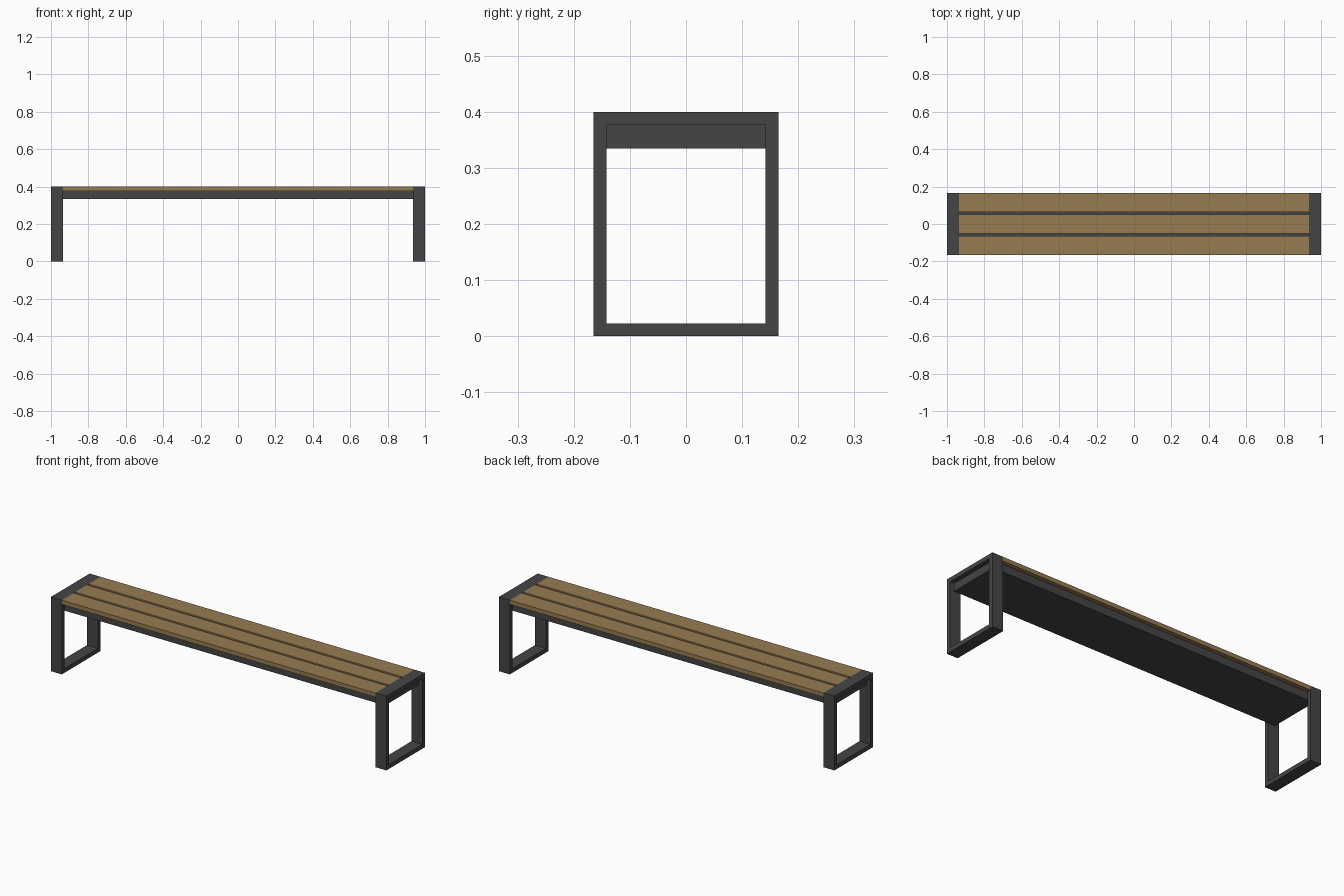
import bpy, bmesh

if "Cube" in bpy.data.objects:
    bpy.data.objects.remove(bpy.data.objects["Cube"])

def material(name, rgb):
    m = bpy.data.materials.new(name)
    m.diffuse_color = (*rgb, 1)
    m.use_nodes = True
    m.node_tree.nodes["Principled BSDF"].inputs["Base Color"].default_value = m.diffuse_color
    return m

metal = material("dark_metal", (0.06, 0.06, 0.06))
wood = material("wood", (0.31, 0.2, 0.085))

def finish(name, bm, mat):
    bmesh.ops.recalc_face_normals(bm, faces=bm.faces)
    me = bpy.data.meshes.new(name)
    bm.to_mesh(me)
    bm.free()
    me.materials.append(mat)
    ob = bpy.data.objects.new(name, me)
    bpy.context.collection.objects.link(ob)

def box(name, lo, hi, mat):
    bm = bmesh.new()
    bmesh.ops.create_cube(bm, size=1)
    for v in bm.verts:
        v.co = [(a + b) / 2 + c * (b - a) for a, b, c in zip(lo, hi, v.co)]
    finish(name, bm, mat)

W, H, T = 0.165, 0.40, 0.023     # half width, height, bar thickness
LEG, BEAM_END = 0.065, 0.976     # frame depth along x, beam half length

def leg_frame(name, x0, x1):
    # closed rectangular loop, extruded along x
    bm = bmesh.new()
    rings = []
    for i in (0, T):
        w = W - i
        rings.append([bm.verts.new((x0, y, z)) for y, z in
                      ((-w, i), (w, i), (w, H - i), (-w, H - i))])
    outer, inner = rings
    faces = []
    for k in range(4):
        n = (k + 1) % 4
        faces.append(bm.faces.new((outer[k], outer[n], inner[n], inner[k])))
    ext = bmesh.ops.extrude_face_region(bm, geom=faces, use_keep_orig=True)["geom"]
    for v in ext:
        if isinstance(v, bmesh.types.BMVert):
            v.co.x = x1
    finish(name, bm, metal)

# end frames
leg_frame("left_leg_frame", -1, -1 + LEG)
leg_frame("right_leg_frame", 1 - LEG, 1)

# support beam under the seat, running into both frames
box("seat_support", (-BEAM_END, -W + T, 0.335), (BEAM_END, W - T, H - T), metal)

# three seat planks with narrow gaps
gap = 0.013
pw = (2 * W - 2 * gap) / 3
for i in range(3):
    y = -W + i * (pw + gap)
    box(f"seat_plank_{i + 1}", (-1 + LEG, y, H - T), (1 - LEG, y + pw, H), wood)
